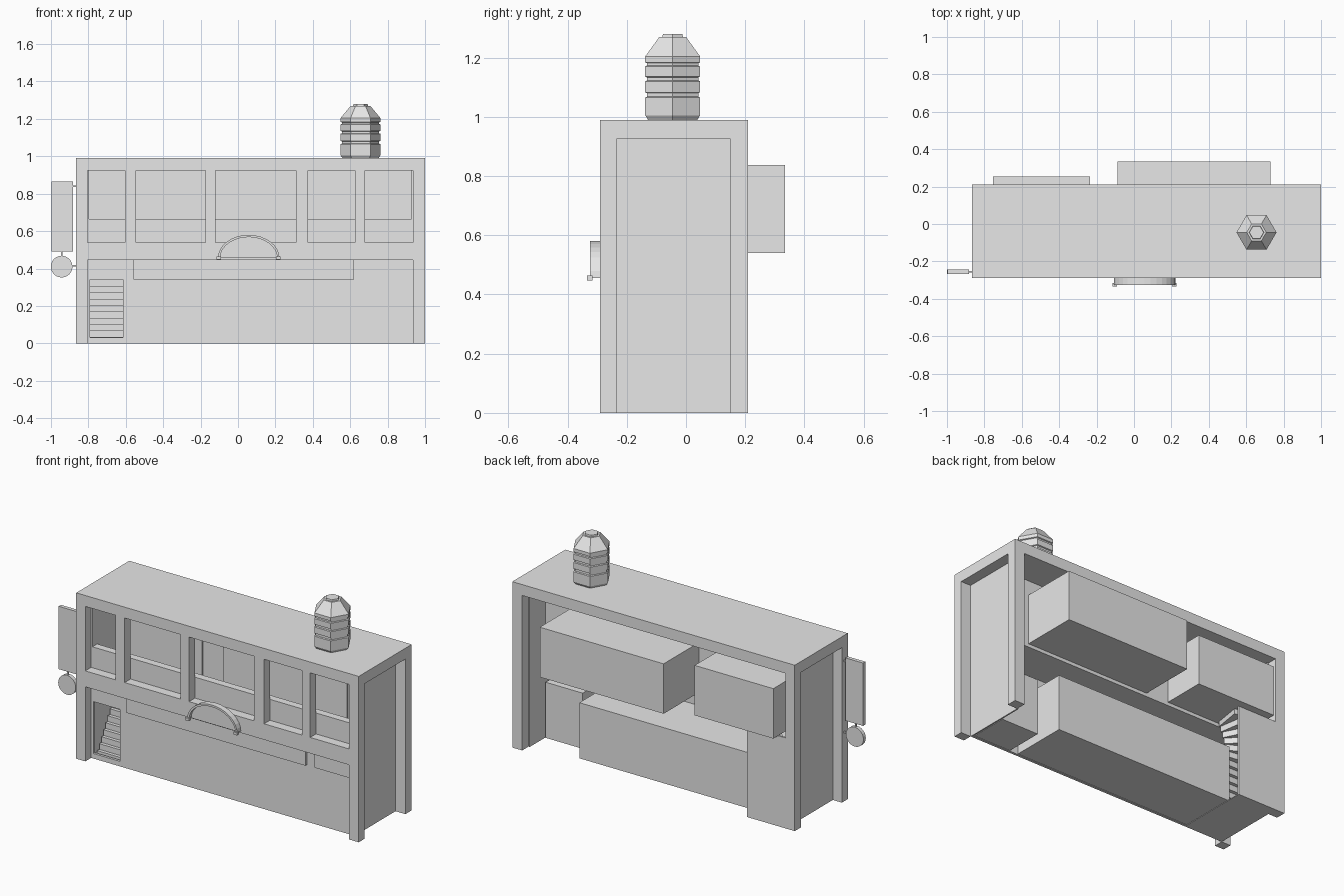
import bpy, bmesh, math
from mathutils import Matrix, Vector

if "Cube" in bpy.data.objects:
    bpy.data.objects.remove(bpy.data.objects["Cube"])

grey = bpy.data.materials.new("plain_grey")
grey.diffuse_color = (0.8, 0.8, 0.8, 1)
grey.use_nodes = True
grey.node_tree.nodes["Principled BSDF"].inputs["Base Color"].default_value = grey.diffuse_color


def finish(name, bm):
    bmesh.ops.recalc_face_normals(bm, faces=bm.faces)
    me = bpy.data.meshes.new(name)
    bm.to_mesh(me)
    bm.free()
    me.materials.append(grey)
    ob = bpy.data.objects.new(name, me)
    bpy.context.collection.objects.link(ob)
    return ob


def boxes(name, *specs):
    """Each spec is x0, x1, y0, y1, z0, z1, optionally a turn about z."""
    bm = bmesh.new()
    for s in specs:
        x0, x1, y0, y1, z0, z1 = s[:6]
        turn = Matrix.Rotation(s[6], 4, 'Z') if len(s) > 6 else Matrix()
        m = (Matrix.Translation(((x0 + x1) / 2, (y0 + y1) / 2, (z0 + z1) / 2)) @ turn
             @ Matrix.Diagonal((x1 - x0, y1 - y0, z1 - z0, 1)))
        bmesh.ops.create_cube(bm, size=1, matrix=m)
    return finish(name, bm)


def prism(name, outline, y0, y1):
    """Extrude an outline of (x, z) points from y0 to y1."""
    bm = bmesh.new()
    face = bm.faces.new([bm.verts.new((x, y0, z)) for x, z in outline])
    ext = bmesh.ops.extrude_face_region(bm, geom=[face])
    verts = [v for v in ext["geom"] if isinstance(v, bmesh.types.BMVert)]
    bmesh.ops.translate(bm, verts=verts, vec=(0, y1 - y0, 0))
    return finish(name, bm)


def arc(cx, cz, rx, rz, a0, a1, n):
    return [(cx + rx * math.cos(a0 + (a1 - a0) * i / n),
             cz + rz * math.sin(a0 + (a1 - a0) * i / n)) for i in range(n + 1)]


# Outer shell: roof slab, four corner posts, middle band and window mullions
L, R, F, B, TOP = -0.865, 1.0, -0.29, 0.21, 0.99
IL, IR = -0.805, 0.935
boxes("roof", (L, R, F, B, 0.925, TOP))
boxes("corner_posts", *[(x0, x1, y0, y1, 0, 0.925)
                        for x0, x1 in ((L, IL), (IR, R))
                        for y0, y1 in ((F, -0.235), (0.15, B))])
boxes("front_band", (IL, IR, F, -0.235, 0.445, 0.54))
boxes("window_mullions", *[(x0, x1, F, -0.235, 0.54, 0.925) for x0, x1 in
                           ((-0.605, -0.545), (-0.175, -0.12), (0.31, 0.375), (0.625, 0.68))])

# Recessed side panels
boxes("side_panels", (IL, IL + 0.008, -0.235, 0.15, 0, 0.925),
      (IR - 0.008, IR, -0.235, 0.15, 0, 0.925))

# Upper storey: floor, low parapet behind the windows, inner wall and rear rooms
boxes("upper_floor", (IL, IR, -0.235, 0.0, 0.52, 0.54))
boxes("window_parapet", (IL, IR, -0.235, -0.19, 0.54, 0.665))
boxes("upper_inner_wall", (IL, IR, -0.008, 0.0, 0.54, 0.925))
boxes("upper_room_left", (-0.755, -0.235, 0.0, 0.255, 0.54, 0.838),
      (-0.757, -0.227, -0.016, 0.0, 0.54, 0.858))
boxes("upper_room_right", (-0.087, 0.731, 0.0, 0.335, 0.54, 0.838),
      (-0.087, 0.732, -0.016, 0.0, 0.54, 0.858))

# Ground floor: front wall with stair doorway, sign boards and rear rooms
boxes("lower_front_wall", (IL, -0.79, -0.235, -0.22, 0, 0.445),
      (-0.79, -0.615, -0.235, -0.22, 0.34, 0.445),
      (-0.79, -0.615, -0.235, -0.22, 0, 0.03),
      (-0.615, IR, -0.235, -0.22, 0, 0.445))
boxes("lower_sign_boards", (-0.56, 0.62, -0.25, -0.235, 0.34, 0.445),
      (0.675, 0.92, -0.242, -0.235, 0.34, 0.445))
boxes("lower_rooms", (-0.56, 0.62, -0.22, 0.12, 0.003, 0.335),
      (0.675, 0.92, -0.22, 0.01, 0.003, 0.335))
boxes("stair_floor", (IL, -0.55, -0.22, 0.2, 0, 0.005))
boxes("rear_stair_wall", (IL, -0.55, 0.2, B, 0, 0.54))

# Staircase: straight flight going back, then a quarter turn towards the right
rise = 0.034
steps = [(-0.79, -0.615, -0.2 + 0.02 * i, -0.174 + 0.02 * i,
          rise * i, rise * (i + 1)) for i in range(10)]
for i in range(6):
    a = math.radians(180 - 18 * (i + 0.5))
    c = Vector((-0.6 + 0.1 * math.cos(a), 0.0 + 0.1 * math.sin(a)))
    z = rise * (10 + i)
    steps.append((c.x - 0.08, c.x + 0.08, c.y - 0.022, c.y + 0.022, z, z + rise, a))
boxes("staircase", *steps)

# Half-round board with a rim over the entrance
cx, cz = 0.057, 0.455
rim = arc(cx, cz, 0.165, 0.125, 0, math.pi, 16)
inner = arc(cx, cz, 0.153, 0.113, math.pi, 0, 16)
prism("arch_rim", rim + inner, -0.325, F)
prism("arch_board", arc(cx, cz, 0.158, 0.118, 0, math.pi, 16), -0.305, F)
boxes("arch_end_knobs", *[(x - 0.012, x + 0.012, -0.335, -0.315, 0.448, 0.464)
                          for x in (-0.102, 0.216)])

# Hanging sign on the left with a round sign below
boxes("hanging_sign", (-0.998, -0.882, -0.266, -0.244, 0.49, 0.865))
prism("round_sign", arc(-0.943, 0.41, 0.058, 0.058, 0, 2 * math.pi, 24)[:-1], -0.266, -0.244)
boxes("sign_brackets", (-0.882, L, -0.259, -0.251, 0.836, 0.844),
      (-0.887, L, -0.259, -0.251, 0.411, 0.419),
      (-0.947, -0.939, -0.259, -0.251, 0.465, 0.49))

# Six-sided ribbed roof lantern (radius, height)
profile = [(0.096, 0.99), (0.107, 1.005), (0.107, 1.065), (0.1, 1.068), (0.1, 1.08),
           (0.107, 1.083), (0.107, 1.12), (0.1, 1.123), (0.1, 1.133),
           (0.107, 1.136), (0.107, 1.17), (0.1, 1.173), (0.1, 1.181),
           (0.107, 1.184), (0.107, 1.204), (0.052, 1.27), (0.04, 1.27), (0.038, 1.279)]
bm = bmesh.new()
rings = [[bm.verts.new((0.655 + r * math.cos(k * math.pi / 3),
                        -0.045 + r * math.sin(k * math.pi / 3), z)) for k in range(6)]
         for r, z in profile]
for a, b in zip(rings, rings[1:]):
    for k in range(6):
        j = (k + 1) % 6
        bm.faces.new((a[k], a[j], b[j], b[k]))
bm.faces.new(rings[0])
bm.faces.new(rings[-1])
finish("roof_lantern", bm)
